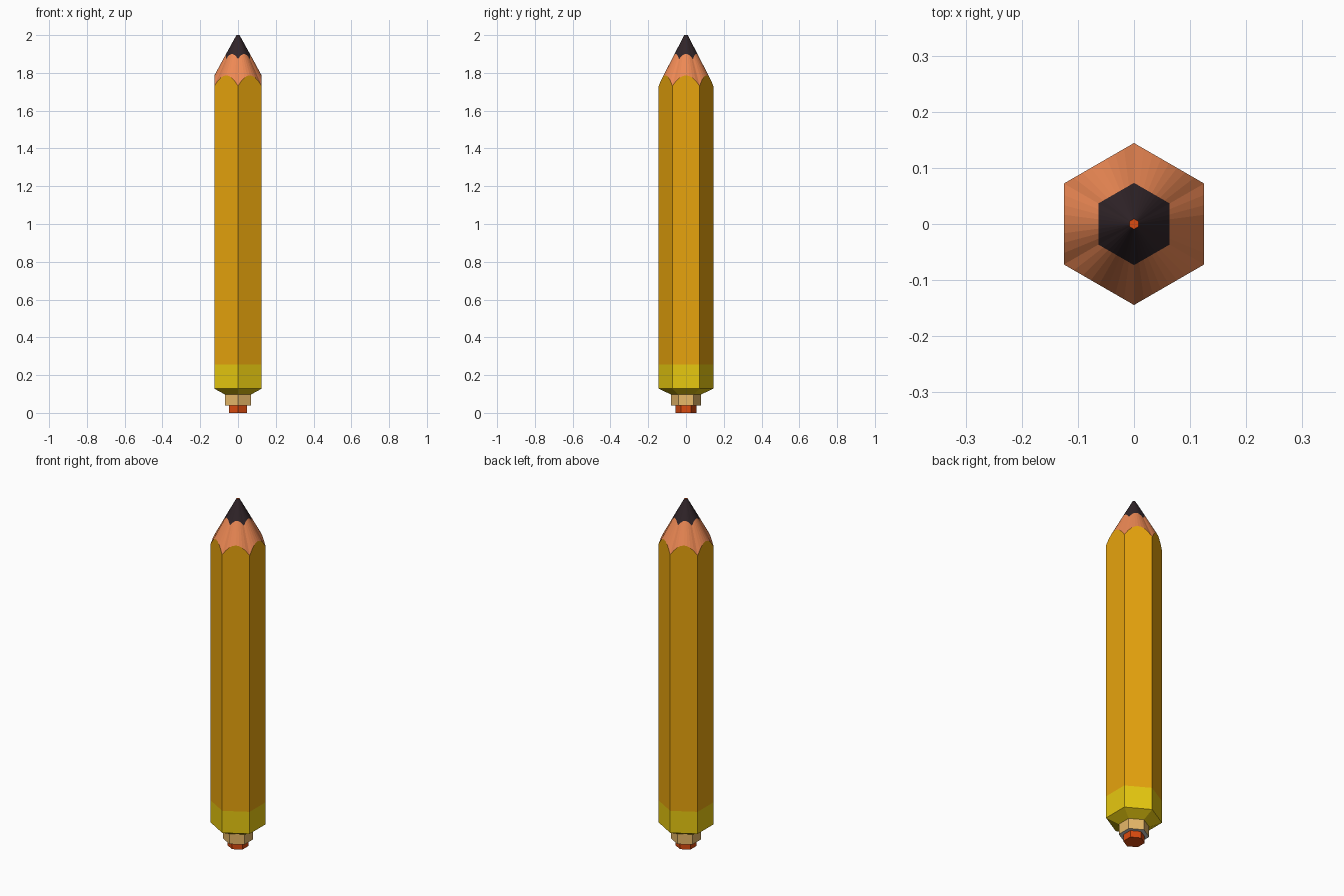
import bpy, bmesh, math

if "Cube" in bpy.data.objects:
    bpy.data.objects.remove(bpy.data.objects["Cube"])

SEC30 = 1 / math.cos(math.pi / 6)


def material(name, rgb):
    m = bpy.data.materials.new(name)
    m.diffuse_color = (*rgb, 1)
    m.use_nodes = True
    m.node_tree.nodes["Principled BSDF"].inputs["Base Color"].default_value = m.diffuse_color
    return m


def ring(bm, apothem, z_mid, z_corner, n):
    """Hexagonal loop, corners on the y axis; height blends from face centre to corner."""
    verts = []
    for i in range(6 * n):
        side, k = divmod(i, n)
        off = -math.pi / 6 + k / n * math.pi / 3
        sec = 1 / math.cos(off)
        t = (sec - 1) / (SEC30 - 1)
        a = side * math.pi / 3 + off
        z = z_mid + (z_corner - z_mid) * t
        verts.append(bm.verts.new((apothem * sec * math.cos(a), apothem * sec * math.sin(a), z)))
    return verts


def loft(name, rings, mat=None, n=1, cap_bottom=False, cap_top=False):
    """Skin hexagonal rings given as (apothem, z at face centre, z at corner)."""
    bm = bmesh.new()
    loops = [ring(bm, *r, n) for r in rings]
    for lo, hi in zip(loops, loops[1:]):
        for i in range(len(lo)):
            j = (i + 1) % len(lo)
            bm.faces.new((lo[i], lo[j], hi[j], hi[i]))
    if cap_bottom:
        bm.faces.new(loops[0][::-1])
    if cap_top:
        bm.faces.new(loops[-1])
    mesh = bpy.data.meshes.new(name)
    bm.to_mesh(mesh)
    bm.free()
    obj = bpy.data.objects.new(name, mesh)
    bpy.context.collection.objects.link(obj)
    if mat:
        mesh.materials.append(mat)
    return obj


paint = material("orange paint", (0.8, 0.37, 0.004))
yellow = material("yellow paint", (0.8, 0.58, 0.005))
wood = material("wood", (0.85, 0.25, 0.09))
graphite = material("graphite", (0.03, 0.018, 0.022))
brass = material("brass", (0.8, 0.48, 0.14))
rubber = material("rubber", (0.7, 0.07, 0.005))

A = 0.125                       # half width across the flats
SCALLOP = (A, 1.787, 1.731)     # arched edge of the paint
LEAD_EDGE = (0.0635, 1.90, 1.873)
TIP = (0.008, 2.0, 2.0)

# Eraser end, ferrule and its grey lower rim
loft("eraser", [(0.048, 0, 0), (0.048, 0.038, 0.038)], rubber, cap_bottom=True)
loft("ferrule_rim", [(0.048, 0.038, 0.038), (0.068, 0.038, 0.038)]).data.flip_normals()
loft("ferrule", [(0.068, 0.038, 0.038), (0.068, 0.097, 0.097)], brass)

# Yellow band with its tapered underside
loft("end_band", [(0.068, 0.097, 0.097), (A, 0.128, 0.128), (A, 0.255, 0.255)], yellow)

# Painted shaft, sharpened wood, lead and blunt tip
loft("shaft", [(A, 0.255, 0.255), SCALLOP], paint, n=8)
loft("sharpened_wood", [SCALLOP, LEAD_EDGE], wood, n=8)
loft("lead", [LEAD_EDGE, TIP], graphite, n=8)
loft("lead_tip", [(0.008, 1.9995, 1.9995), TIP], rubber, cap_top=True)

# Rim faces must look downwards
rim = bpy.data.objects["ferrule_rim"].data
if rim.polygons[0].normal.z > 0:
    rim.flip_normals()
